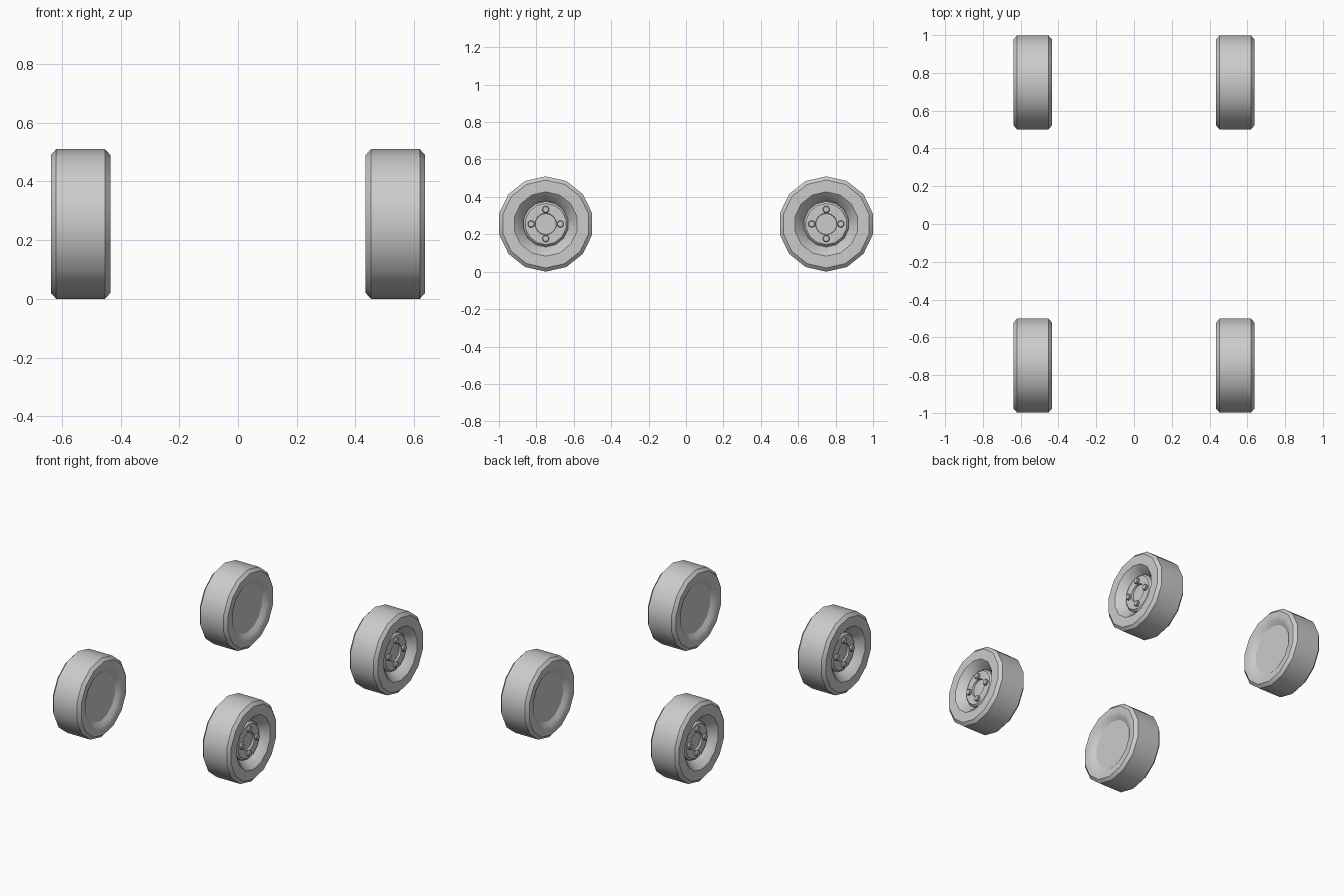
import bpy, bmesh, math

cube = bpy.data.objects.get("Cube")
if cube:
    bpy.data.objects.remove(cube, do_unlink=True)

grey = bpy.data.materials.new("plain_grey")
grey.use_nodes = True
colour = (0.6, 0.6, 0.6, 1)
grey.diffuse_color = colour
grey.node_tree.nodes["Principled BSDF"].inputs["Base Color"].default_value = colour

RADIUS, OUTER, INNER, AXLE_Y = 0.255, 0.637, 0.435, 0.75


def lathe(name, profile, sides, side, y, z):
    """Turn (x, radius) points around an axis along x; side mirrors it."""
    bm = bmesh.new()
    rings = []
    for x, r in profile:
        ring = []
        for i in range(sides):
            a = math.tau * i / sides
            ring.append(bm.verts.new((side * x, y + r * math.sin(a), z + r * math.cos(a))))
        rings.append(ring)
    for a, b in zip(rings, rings[1:]):
        for i in range(sides):
            j = (i + 1) % sides
            bm.faces.new((a[i], a[j], b[j], b[i]))
    bm.faces.new(rings[0])
    bm.faces.new(rings[-1])
    bmesh.ops.recalc_face_normals(bm, faces=bm.faces)
    mesh = bpy.data.meshes.new(name)
    bm.to_mesh(mesh)
    bm.free()
    mesh.materials.append(grey)
    obj = bpy.data.objects.new(name, mesh)
    bpy.context.collection.objects.link(obj)
    bpy.ops.object.select_all(action="DESELECT")
    obj.select_set(True)
    bpy.context.view_layer.objects.active = obj
    bpy.ops.object.shade_smooth_by_angle(angle=math.radians(30))


# Tyre: shallow dish inside, bevelled shoulders, deep dish outside
tyre = [(INNER + 0.025, 0.155), (INNER + 0.008, 0.18), (INNER, 0.2),
        (INNER, 0.235), (INNER + 0.018, RADIUS), (OUTER - 0.018, RADIUS),
        (OUTER, 0.235), (OUTER, 0.172), (OUTER - 0.02, 0.15),
        (OUTER - 0.06, 0.123)]

# Hub: raised plate with a bevelled rim and a sunken centre
face = OUTER - 0.036
hub = [(OUTER - 0.07, 0.121), (face - 0.012, 0.121), (face, 0.11),
       (face, 0.058), (face - 0.012, 0.056)]

bolt = [(face - 0.005, 0.019), (face + 0.012, 0.019), (face + 0.016, 0.015)]

for side, side_name in ((1, "left"), (-1, "right")):
    for end, end_name in ((-1, "front"), (1, "rear")):
        label = f"{end_name}_{side_name}"
        y = end * AXLE_Y
        lathe(f"{label}_tyre", tyre, 14, side, y, RADIUS)
        lathe(f"{label}_hub", hub, 14, side, y, RADIUS)
        for k in range(4):
            a = k * math.pi / 2
            lathe(f"{label}_bolt_{k + 1}", bolt, 10, side,
                  y + 0.078 * math.sin(a), RADIUS + 0.078 * math.cos(a))
